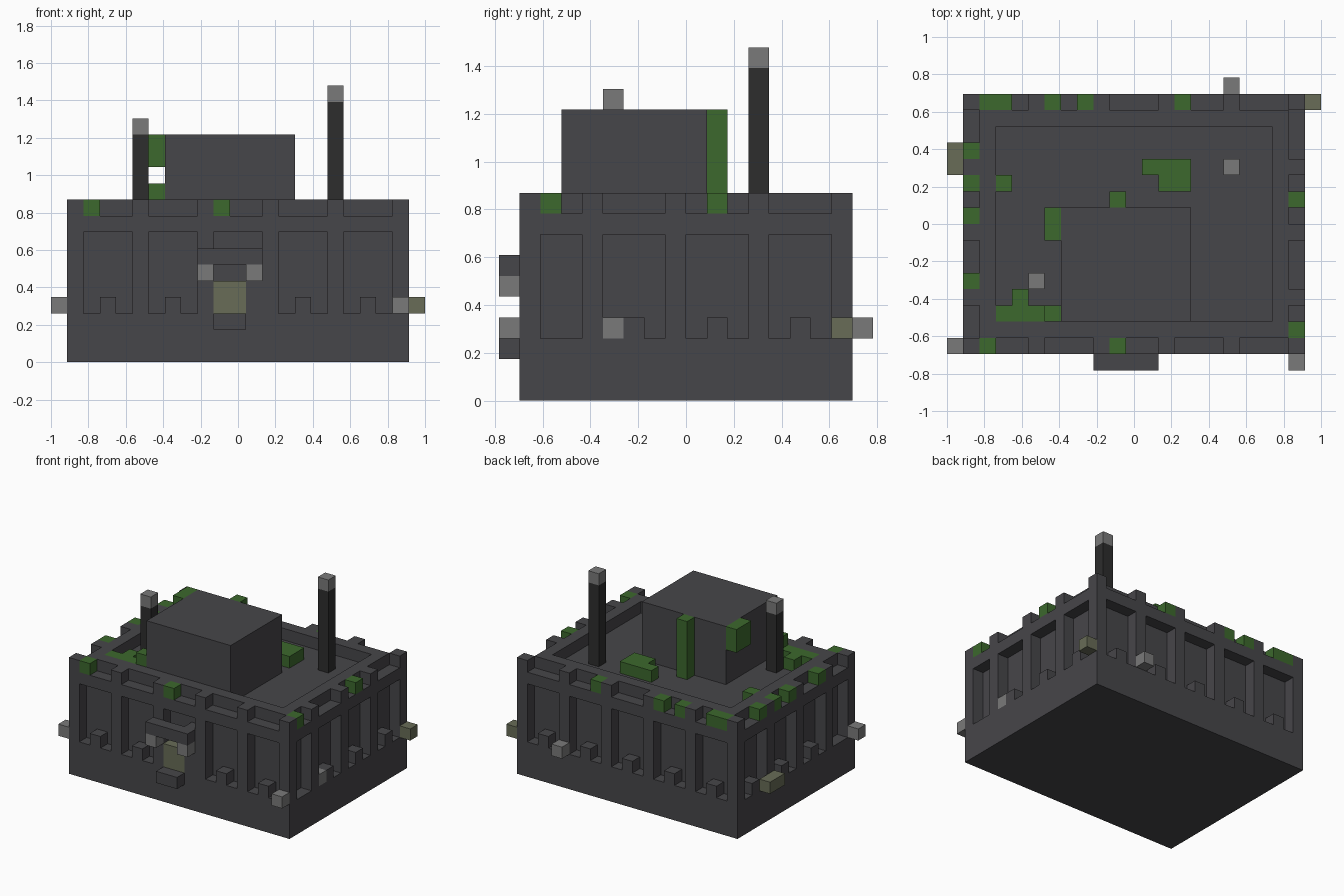
import bpy, bmesh, math
from mathutils import Vector

if "Cube" in bpy.data.objects:
    bpy.data.objects.remove(bpy.data.objects["Cube"])

U = 2 / 23                                   # one block
ORIGIN = Vector((-11.5, -9, 0))


def material(name, r, g, b):
    m = bpy.data.materials.new(name)
    m.use_nodes = True
    m.diffuse_color = (r, g, b, 1)
    m.node_tree.nodes["Principled BSDF"].inputs["Base Color"].default_value = (r, g, b, 1)
    return m


STONE = material("dark stone", .062, .061, .067)
GREY = material("light grey", .195, .195, .195)
SOOT = material("soot black", .026, .026, .026)
MOSS = material("moss green", .045, .14, .026)
BRASS = material("dull yellow", .138, .15, .095)


def block(x, y, z, w=1, d=1, h=1):
    """Set of grid cells filling a box."""
    return {(i, j, k) for i in range(x, x + w) for j in range(y, y + d) for k in range(z, z + h)}


def build(name, cells, mat):
    """Outer skin of a set of cells, with flat areas merged."""
    bm = bmesh.new()
    for c in cells:
        for axis in range(3):
            for side in (0, 1):
                n = list(c)
                n[axis] += 2 * side - 1
                if tuple(n) in cells:
                    continue
                quad = []
                for a, b in ((0, 0), (1, 0), (1, 1), (0, 1)):
                    p = Vector(c)
                    p[axis] += side
                    p[(axis + 1) % 3] += a
                    p[(axis + 2) % 3] += b
                    quad.append(bm.verts.new((p + ORIGIN) * U))
                bm.faces.new(quad if side else quad[::-1])
    bmesh.ops.remove_doubles(bm, verts=bm.verts, dist=U / 100)
    bmesh.ops.dissolve_limit(bm, angle_limit=math.radians(1), verts=bm.verts, edges=bm.edges)
    me = bpy.data.meshes.new(name)
    bm.to_mesh(me)
    bm.free()
    me.materials.append(mat)
    ob = bpy.data.objects.new(name, me)
    bpy.context.collection.objects.link(ob)
    return ob


# Fortress walls: base, recessed core, top band and sunken roof
walls = block(1, 1, 0, 21, 16, 3) | block(2, 2, 3, 19, 14, 7) | block(1, 1, 8, 21, 16, 1)
walls -= block(3, 3, 9, 17, 12, 1)

# Piers with merlons above them, and a small sill block in each bay
for z, h in ((3, 5), (9, 1)):
    for y in (1, 16):
        for x in range(1, 22, 4):
            walls |= block(x, y, z, 1, 1, h)
    for x in (1, 21):
        for y in (1, 4, 8, 12, 16):
            walls |= block(x, y, z, 1, 1, h)
for x in (3, 7, 11, 15, 19):
    walls |= block(x, 16, 3)
    if x != 11:
        walls |= block(x, 1, 3)
for x in (1, 21):
    for y in (6, 10, 14):
        walls |= block(x, y, 3)
walls |= block(12, 1, 3, 1, 1, 4)            # door jamb
build("fortress_walls", walls, STONE)

# Keep on the roof
build("keep", block(7, 3, 9, 8, 7, 5), STONE)

# Entrance
build("door_canopy", block(9, 0, 6, 4), STONE)
build("door_step", block(10, 0, 2, 2), STONE)
build("door", block(10, 1, 3, 2, 1, 2), BRASS)
for side, x in (("right", 9), ("left", 12)):
    build("door_lamp_" + side, block(x, 0, 5), GREY)

# Chimneys with pale caps
for side, x, y, top in (("right", 5, 5, 14), ("left", 17, 12, 16)):
    build("chimney_" + side, block(x, y, 9, 1, 1, top - 9), SOOT)
    build("chimney_cap_" + side, block(x, y, top), GREY)

# Blocks fixed to the walls
for name, x, y in (("front", 21, 0), ("left", 21, 5), ("back", 17, 17), ("right", 0, 1)):
    build("wall_block_" + name, block(x, y, 3), GREY)
build("wall_vent_left", block(22, 16, 3), BRASS)
build("wall_vent_right", block(0, 12, 3, 1, 2), BRASS)

# Moss between the merlons
notches = {
    "front": [(2, 1), (10, 1)],
    "back": [(2, 16), (3, 16), (6, 16), (8, 16), (14, 16)],
    "right": [(1, 13), (1, 11), (1, 9), (1, 5)],
    "left": [(21, 2), (21, 10)],
}
for side, spots in notches.items():
    build("moss_" + side, set().union(*(block(x, y, 9) for x, y in spots)), MOSS)

# Moss on the roof and keep
build("moss_roof_corner", block(3, 3, 9, 4) | block(4, 4, 9) | block(6, 3, 10), MOSS)
build("moss_roof_patch", block(12, 12, 9, 3) | block(13, 11, 9, 2), MOSS)
build("moss_roof_tuft", block(3, 11, 9), MOSS)
build("keep_vine", block(10, 10, 9, 1, 1, 5), MOSS)
build("keep_moss", block(6, 8, 12, 1, 2, 2), MOSS)
